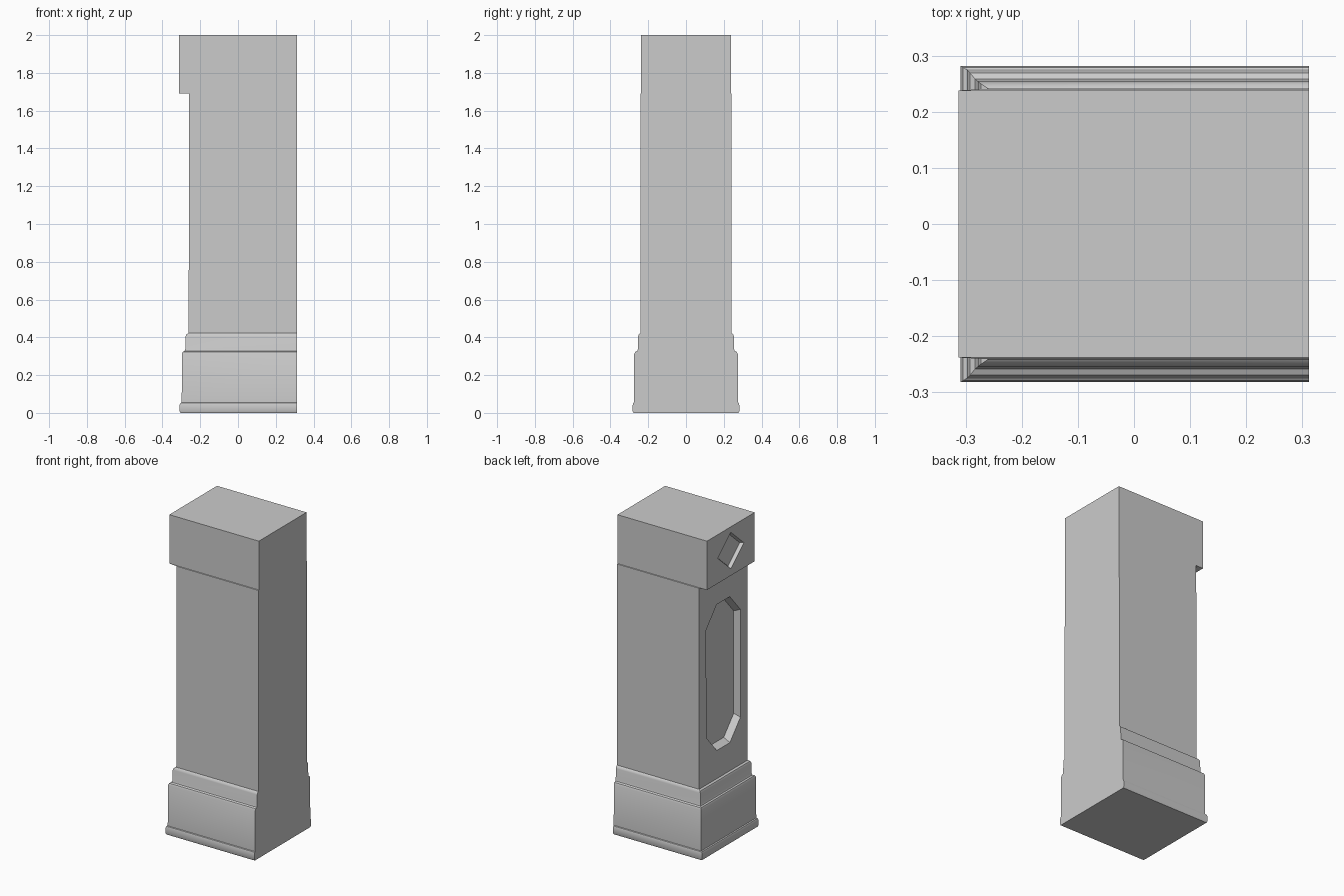
import bpy, bmesh

if "Cube" in bpy.data.objects:
    bpy.data.objects.remove(bpy.data.objects["Cube"])

RIGHT = 0.312  # flat wall side


def add_object(name, bm):
    bmesh.ops.recalc_face_normals(bm, faces=bm.faces)
    mesh = bpy.data.meshes.new(name)
    bm.to_mesh(mesh)
    bm.free()
    obj = bpy.data.objects.new(name, mesh)
    bpy.context.collection.objects.link(obj)
    return obj


def loft(name, rings):
    """Skin a stack of equal-length vertex loops and close both ends."""
    bm = bmesh.new()
    loops = [[bm.verts.new(p) for p in ring] for ring in rings]
    n = len(loops[0])
    for a, b in zip(loops, loops[1:]):
        for i in range(n):
            j = (i + 1) % n
            bm.faces.new((a[i], a[j], b[j], b[i]))
    bm.faces.new(loops[0])
    bm.faces.new(loops[-1])
    return add_object(name, bm)


# Half pillar: stepped base, plain shaft and overhanging cap (left x, half y, z)
profile = [
    (0.305, 0.278, 0), (0.309, 0.282, 0.008), (0.309, 0.282, 0.042),
    (0.305, 0.279, 0.052), (0.298, 0.275, 0.055), (0.297, 0.274, 0.312),
    (0.292, 0.269, 0.323), (0.283, 0.258, 0.328), (0.279, 0.255, 0.338),
    (0.278, 0.254, 0.405), (0.273, 0.250, 0.416), (0.261, 0.242, 0.422),
    (0.260, 0.241, 1.69), (0.313, 0.238, 1.692), (0.313, 0.238, 2.0),
]
pillar = loft("pillar", [
    [(-x, -y, z), (RIGHT, -y, z), (RIGHT, y, z), (-x, y, z)]
    for x, y, z in profile])


def recess(name, outline, face_x, depth, centre_z, taper):
    """Carve a tapered recess into the left side of the pillar."""
    rings = []
    for t in (-1, 1):
        s = 1 - taper * t
        rings.append([(face_x + depth * t, y * s, centre_z + z * s)
                      for y, z in outline])
    cutter = loft(name, rings)
    cutter.hide_render = True
    mod = pillar.modifiers.new(name, 'BOOLEAN')
    mod.operation = 'DIFFERENCE'
    mod.solver = 'EXACT'
    mod.object = cutter
    bpy.context.view_layer.objects.active = pillar
    bpy.ops.object.modifier_apply(modifier=name)
    bpy.data.objects.remove(cutter)


# Long octagonal panel in the shaft
w, f, s, h = 0.17, 0.065, 0.34, 0.46
recess("shaft_panel_cutter",
       [(w, -s), (w, s), (f, h), (-f, h), (-w, s), (-w, -s), (-f, -h), (f, -h)],
       -0.26, 0.04, 1.06, 0.05)

# Small diamond in the cap
recess("cap_diamond_cutter", [(0.13, 0), (0, 0.115), (-0.13, 0), (0, -0.115)],
       -0.313, 0.02, 1.85, 0.1)

# Smooth shading with sharp corners kept
bpy.ops.object.select_all(action='DESELECT')
pillar.select_set(True)
bpy.context.view_layer.objects.active = pillar
bpy.ops.object.shade_smooth_by_angle(angle=0.6)
